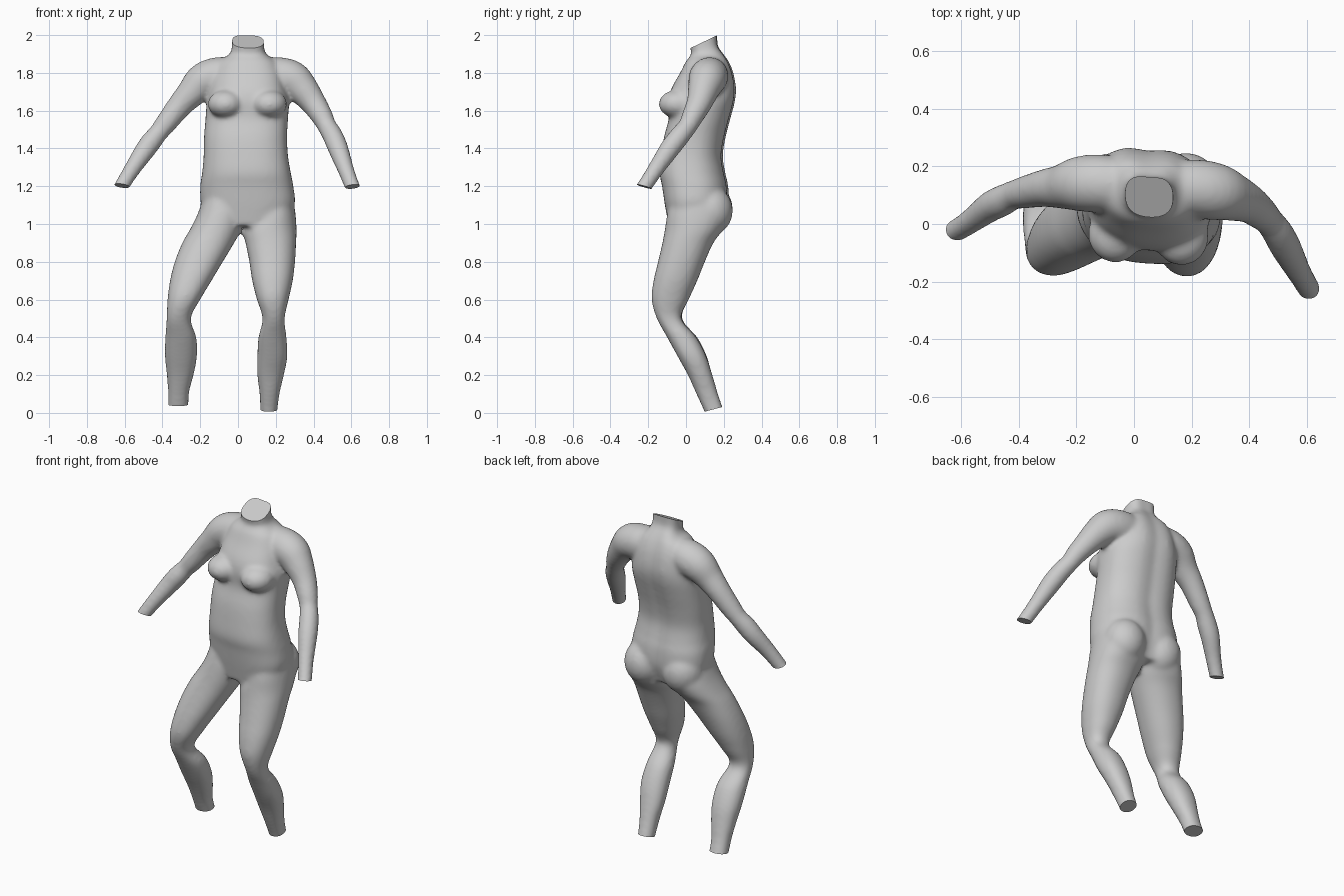
import bpy, bmesh, math
from mathutils import Vector, Matrix

if "Cube" in bpy.data.objects:
    bpy.data.objects.remove(bpy.data.objects["Cube"])

bm = bmesh.new()


def smooth_rows(rows, steps=4):
    """Catmull-Rom interpolation through rows of numbers."""
    out = []
    for i in range(len(rows) - 1):
        a, b, c, d = rows[max(i - 1, 0)], rows[i], rows[i + 1], rows[min(i + 2, len(rows) - 1)]
        for s in range(steps):
            t = s / steps
            out.append([0.5 * (2 * q + (r - p) * t + (2 * p - 5 * q + 4 * r - u) * t * t
                               + (3 * q - p - 3 * r + u) * t ** 3) for p, q, r, u in zip(a, b, c, d)])
    return out + [list(rows[-1])]


def skin(rings):
    """Bridge rings of points into a closed tube."""
    rings = [[bm.verts.new(p) for p in ring] for ring in rings]
    n = len(rings[0])
    for a, b in zip(rings, rings[1:]):
        for i in range(n):
            bm.faces.new((a[i], a[(i + 1) % n], b[(i + 1) % n], b[i]))
    bm.faces.new(rings[0][::-1])
    bm.faces.new(rings[-1])


def stack(rows, power=2.0, yaw=0.0, groove=0.0, n=40):
    """Tube from level sections given as x0, x1, y0, y1, z."""
    rings = []
    for x0, x1, y0, y1, z in smooth_rows(rows):
        ring = []
        for i in range(n):
            a = 2 * math.pi * i / n
            c, s = math.cos(a), math.sin(a)
            dx = math.copysign(abs(c) ** (2 / power), c) * (x1 - x0) / 2
            dy = math.copysign(abs(s) ** (2 / power), s) * (y1 - y0) / 2
            if s > 0:
                dy -= groove * math.exp(-(dx / 0.05) ** 2)
            ring.append(((x0 + x1) / 2 + dx, (y0 + y1) / 2 + dy - yaw * dx, z))
        rings.append(ring)
    skin(rings)


def limb(rows, n=24):
    """Round tube along a path given as x, y, z, radius."""
    rows = smooth_rows(rows)
    pts = [Vector(r[:3]) for r in rows]
    rings = []
    for i, r in enumerate(rows):
        t = (pts[min(i + 1, len(pts) - 1)] - pts[max(i - 1, 0)]).normalized()
        u = t.cross(Vector((0, 1, 0))).normalized()
        v = t.cross(u)
        rings.append([pts[i] + r[3] * (u * math.cos(2 * math.pi * k / n) + v * math.sin(2 * math.pi * k / n))
                      for k in range(n)])
    skin(rings)


def ball(loc, size):
    bmesh.ops.create_uvsphere(bm, u_segments=24, v_segments=16, radius=1,
                              matrix=Matrix.Translation(loc) @ Matrix.Diagonal((*size, 1)))


# torso and neck
stack([(-.15, .25, -.09, .19, .99), (-.195, .30, -.11, .225, 1.10), (-.20, .293, -.125, .225, 1.20),
       (-.19, .28, -.138, .21, 1.27), (-.182, .265, -.13, .197, 1.36), (-.18, .26, -.115, .212, 1.46),
       (-.172, .265, -.09, .238, 1.56), (-.165, .27, -.092, .262, 1.65), (-.15, .25, -.075, .268, 1.72),
       (-.13, .23, -.03, .255, 1.80), (-.10, .20, .0, .232, 1.86), (-.045, .15, .028, .208, 1.90),
       (-.032, .137, .02, .178, 1.95), (-.035, .14, .022, .18, 2.06)],
      power=2.4, yaw=0.07, groove=0.014)

# chest and buttocks
ball((-.065, -.035, 1.635), (.095, .10, .075))
ball((.165, -.045, 1.635), (.095, .10, .075))
ball((-.075, .13, 1.08), (.12, .118, .13))
ball((.18, .13, 1.07), (.12, .118, .13))

# legs
stack([(-.18, .05, -.08, .2, 1.15), (-.215, .04, -.1, .225, 1.05), (-.255, .017, -.112, .195, .97),
       (-.295, -.02, -.125, .145, .90), (-.335, -.08, -.148, .10, .80), (-.36, -.14, -.17, .06, .70),
       (-.373, -.2, -.18, .015, .60), (-.378, -.25, -.152, -.022, .50), (-.385, -.22, -.10, .06, .40),
       (-.387, -.217, -.045, .11, .30), (-.377, -.235, .01, .138, .20), (-.37, -.26, .058, .165, .10),
       (-.374, -.262, .115, .215, -.03)], power=2.2)
stack([(.06, .29, -.08, .2, 1.15), (.06, .305, -.1, .225, 1.05), (.026, .31, -.112, .195, .97),
       (.04, .308, -.125, .145, .90), (.06, .302, -.148, .10, .80), (.075, .29, -.172, .06, .70),
       (.10, .268, -.182, .015, .60), (.13, .247, -.155, -.025, .50), (.108, .257, -.10, .055, .40),
       (.102, .262, -.045, .107, .30), (.102, .243, .01, .14, .20), (.114, .22, .055, .17, .10),
       (.118, .208, .10, .205, .0), (.118, .208, .125, .23, -.06)], power=2.2)

# arms
limb([(0, .13, 1.80, .08), (-.1, .14, 1.785, .10), (-.185, .14, 1.755, .097), (-.25, .13, 1.69, .078),
      (-.31, .125, 1.625, .066), (-.38, .11, 1.535, .057), (-.42, .10, 1.485, .051), (-.46, .08, 1.435, .055),
      (-.50, .06, 1.38, .053), (-.56, .015, 1.29, .044), (-.61, -.018, 1.21, .040), (-.65, -.04, 1.14, .040)])
limb([(.1, .13, 1.80, .08), (.2, .125, 1.785, .10), (.285, .112, 1.765, .10), (.345, .093, 1.71, .084),
      (.40, .07, 1.64, .068), (.445, .035, 1.57, .058), (.47, .01, 1.52, .051), (.50, -.03, 1.47, .054),
      (.53, -.085, 1.40, .054), (.57, -.16, 1.29, .044), (.605, -.22, 1.20, .040), (.635, -.275, 1.13, .040)])

bmesh.ops.recalc_face_normals(bm, faces=bm.faces)
mesh = bpy.data.meshes.new("body")
bm.to_mesh(mesh)
bm.free()
body = bpy.data.objects.new("body", mesh)
bpy.context.collection.objects.link(body)
bpy.context.view_layer.objects.active = body
body.select_set(True)

# fuse the parts into one soft skin
fuse = body.modifiers.new("fuse", 'REMESH')
fuse.mode = 'VOXEL'
fuse.voxel_size = 0.012
soften = body.modifiers.new("soften", 'SMOOTH')
soften.factor = 0.5
soften.iterations = 9
for name in ("fuse", "soften"):
    bpy.ops.object.modifier_apply(modifier=name)

# flat cuts at neck, wrists and ankles
bm = bmesh.new()
bm.from_mesh(body.data)
for centre, normal, reach in [((.053, .094, 1.965), (0, -.43, .9), .15),
                              ((-.613, -.02, 1.202), (-.15, -.28, -1), .13),
                              ((.606, -.222, 1.198), (.1, -.28, -1), .13),
                              ((-.318, .13, .043), (0, .15, -.98), .15),
                              ((.163, .15, .02), (0, .26, -.97), .15)]:
    centre = Vector(centre)
    near = {v for v in bm.verts if (v.co - centre).length < reach}
    geom = list(near) + [e for e in bm.edges if all(v in near for v in e.verts)]
    geom += [f for f in bm.faces if all(v in near for v in f.verts)]
    cut = bmesh.ops.bisect_plane(bm, geom=geom, plane_co=centre, plane_no=Vector(normal).normalized(),
                                 clear_outer=True)
    rim = [e for e in cut["geom_cut"] if isinstance(e, bmesh.types.BMEdge)]
    bmesh.ops.holes_fill(bm, edges=rim, sides=0)
bmesh.ops.recalc_face_normals(bm, faces=bm.faces)
bm.to_mesh(body.data)
bm.free()
bpy.ops.object.shade_smooth_by_angle(angle=math.radians(40))
